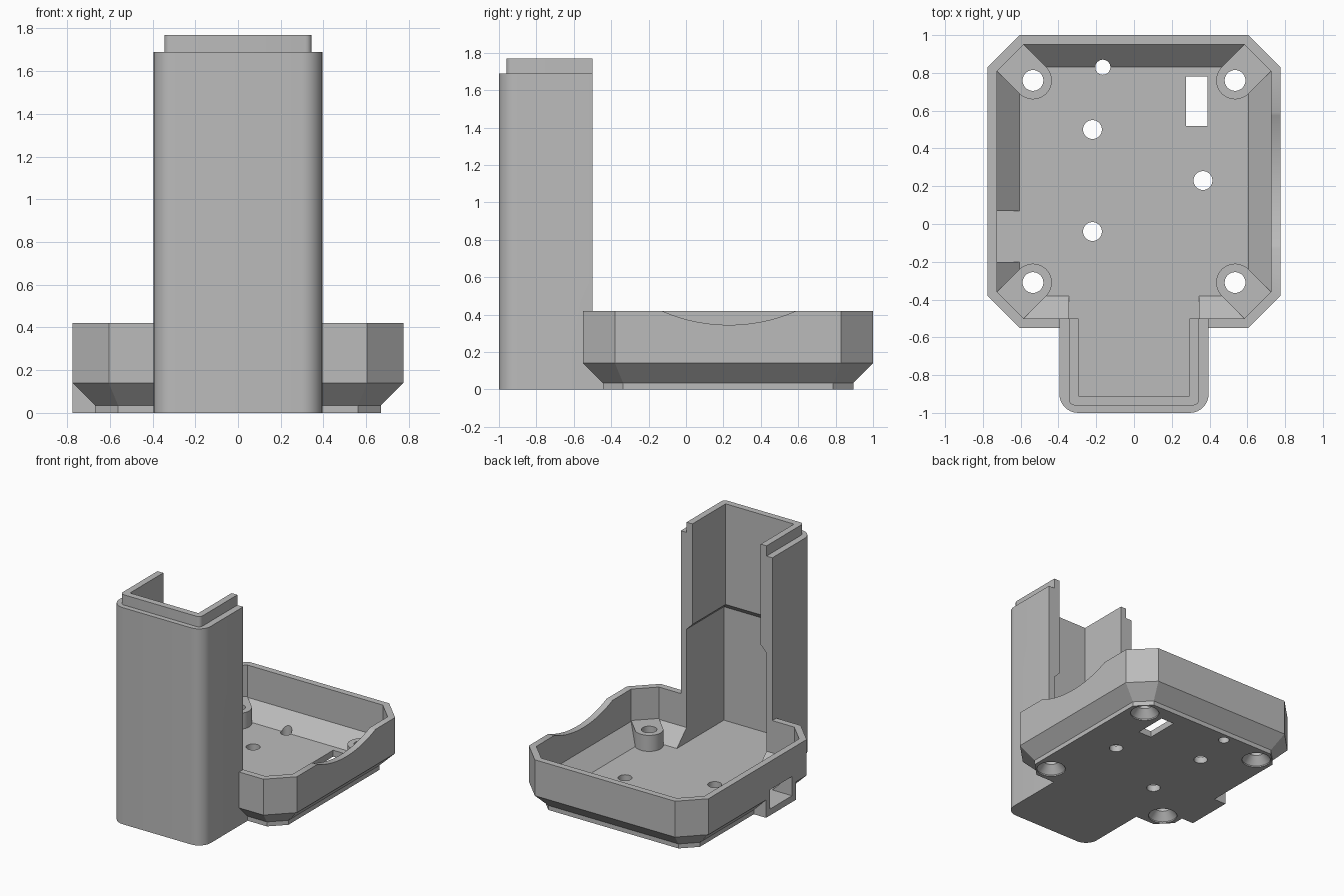
import bpy, bmesh, math

if "Cube" in bpy.data.objects:
    bpy.data.objects.remove(bpy.data.objects["Cube"])

CY = 0.225      # tray centre in y
FLOOR = 0.05    # floor thickness

grey = bpy.data.materials.new("plain_grey")
grey.diffuse_color = (0.5, 0.5, 0.5, 1)
grey.use_nodes = True
grey.node_tree.nodes["Principled BSDF"].inputs["Base Color"].default_value = grey.diffuse_color


def loft(name, rings):
    """Closed solid through matching rings of points."""
    bm = bmesh.new()
    loops = [[bm.verts.new(p) for p in r] for r in rings]
    n = len(loops[0])
    for a, b in zip(loops, loops[1:]):
        for i in range(n):
            j = (i + 1) % n
            bm.faces.new((a[i], a[j], b[j], b[i]))
    bm.faces.new(loops[0][::-1])
    bm.faces.new(loops[-1])
    bmesh.ops.recalc_face_normals(bm, faces=bm.faces)
    me = bpy.data.meshes.new(name)
    bm.to_mesh(me)
    bm.free()
    me.materials.append(grey)
    ob = bpy.data.objects.new(name, me)
    bpy.context.collection.objects.link(ob)
    return ob


def prism(name, pts, z0, z1):
    return loft(name, [[(x, y, z) for x, y in pts] for z in (z0, z1)])


def rect(x0, x1, y0, y1):
    return [(x0, y0), (x1, y0), (x1, y1), (x0, y1)]


def circle(x, y, r, n=48):
    return [(x + r * math.cos(math.tau * i / n), y + r * math.sin(math.tau * i / n)) for i in range(n)]


def octagon(inset, z):
    h, c = 0.775 - inset, 0.605 - 0.414 * inset
    pts = [(h, -c), (h, c), (c, h), (-c, h), (-h, c), (-h, -c), (-c, -h), (c, -h)]
    return [(x, y + CY, z) for x, y in pts]


def rounded_front(hx, y0, y1, r, n=8):
    """Rectangle whose two front corners are rounded."""
    pts = [(hx, y1), (-hx, y1)]
    for cx, start in ((-hx + r, math.pi), (hx - r, 1.5 * math.pi)):
        for i in range(n + 1):
            a = start + i * math.pi / 2 / n
            pts.append((cx + r * math.cos(a), y0 + r + r * math.sin(a)))
    return pts


def boolean(target, tools, op):
    bpy.context.view_layer.objects.active = target
    for t in tools:
        m = target.modifiers.new("bool", 'BOOLEAN')
        m.operation, m.object, m.solver = op, t, 'EXACT'
        bpy.ops.object.modifier_apply(modifier=m.name)
        bpy.data.objects.remove(t)


# Tray outside, column, lip on top of the column, and side port housing
body = loft("holder_body", [octagon(0.105, 0), octagon(0.105, 0.035), octagon(0, 0.14), octagon(0, 0.42)])
boolean(body, [
    prism("column", rounded_front(0.395, -1, -0.5, 0.1), 0, 1.69),
    prism("column_lip", rounded_front(0.345, -0.96, -0.5, 0.03, 4), 1.6, 1.77),
    prism("column_foot", rect(-0.395, 0.395, -0.6, -0.37), 0, 0.14),
    prism("port_housing", rect(-0.775, -0.5, -0.25, 0.12), 0, 0.2),
], 'UNION')

# Tray hollow, leaving a screw post in each corner
corners = [(sx, sy) for sx in (-1, 1) for sy in (-1, 1)]
posts = []
for sx, sy in corners:
    cx, cy = sx * 0.535, CY + sy * 0.535
    diag = math.atan2(sy, sx)
    pts = [(cx + 0.1 * math.cos(diag + math.pi / 2 + math.pi * i / 24),
            cy + 0.1 * math.sin(diag + math.pi / 2 + math.pi * i / 24)) for i in range(25)]
    for x, y in (pts[-1], pts[0]):
        pts.append((x + sx * 0.25, y + sy * 0.25))
    posts.append(prism("screw_post", pts, 0, 0.175))
hollow = loft("tray_hollow", [octagon(0.17, FLOOR), octagon(0.05, 0.168), octagon(0.05, 0.6)])
boolean(hollow, posts, 'DIFFERENCE')

# Column shaft: wide below, stepping in through a bevel to the thicker upper wall
shaft = loft("column_shaft", [
    [(x, y, z) for x, y in rect(-h, h, y0, -0.37)]
    for h, y0, z in ((0.345, -0.96, FLOOR), (0.345, -0.96, 0.935),
                     (0.295, -0.91, 0.985), (0.295, -0.91, 1.9))])

# Finger scoop in the right wall
R = 0.9
scoop = loft("scoop", [[(x, 0.23 + R * math.cos(math.tau * i / 128), 0.345 + R + R * math.sin(math.tau * i / 128))
                        for i in range(128)] for x in (0.7, 0.9)])

cuts = [hollow, shaft, scoop,
        prism("port_opening", rect(-0.9, -0.6, -0.2, 0.07), FLOOR, 0.2),
        prism("floor_slot", rect(0.275, 0.39, 0.52, 0.78), -0.1, 0.1)]
# Floor holes
for x, y, r in ((-0.165, 0.83, 0.04), (-0.22, 0.5, 0.05), (-0.22, -0.04, 0.05), (0.365, 0.23, 0.05)):
    cuts.append(prism("floor_hole", circle(x, y, r, 32), -0.1, 0.3))
# Countersunk screw holes
for sx, sy in corners:
    x, y = sx * 0.535, CY + sy * 0.535
    cuts.append(loft("screw_hole", [[(px, py, z) for px, py in circle(x, y, r)]
                                    for r, z in ((0.105, -0.01), (0.105, 0.01), (0.055, 0.07), (0.055, 0.3))]))
boolean(body, cuts, 'DIFFERENCE')

# Smooth shading on the curved walls only
for o in bpy.context.selected_objects:
    o.select_set(False)
body.select_set(True)
bpy.context.view_layer.objects.active = body
bpy.ops.object.shade_smooth_by_angle(angle=math.radians(25))
